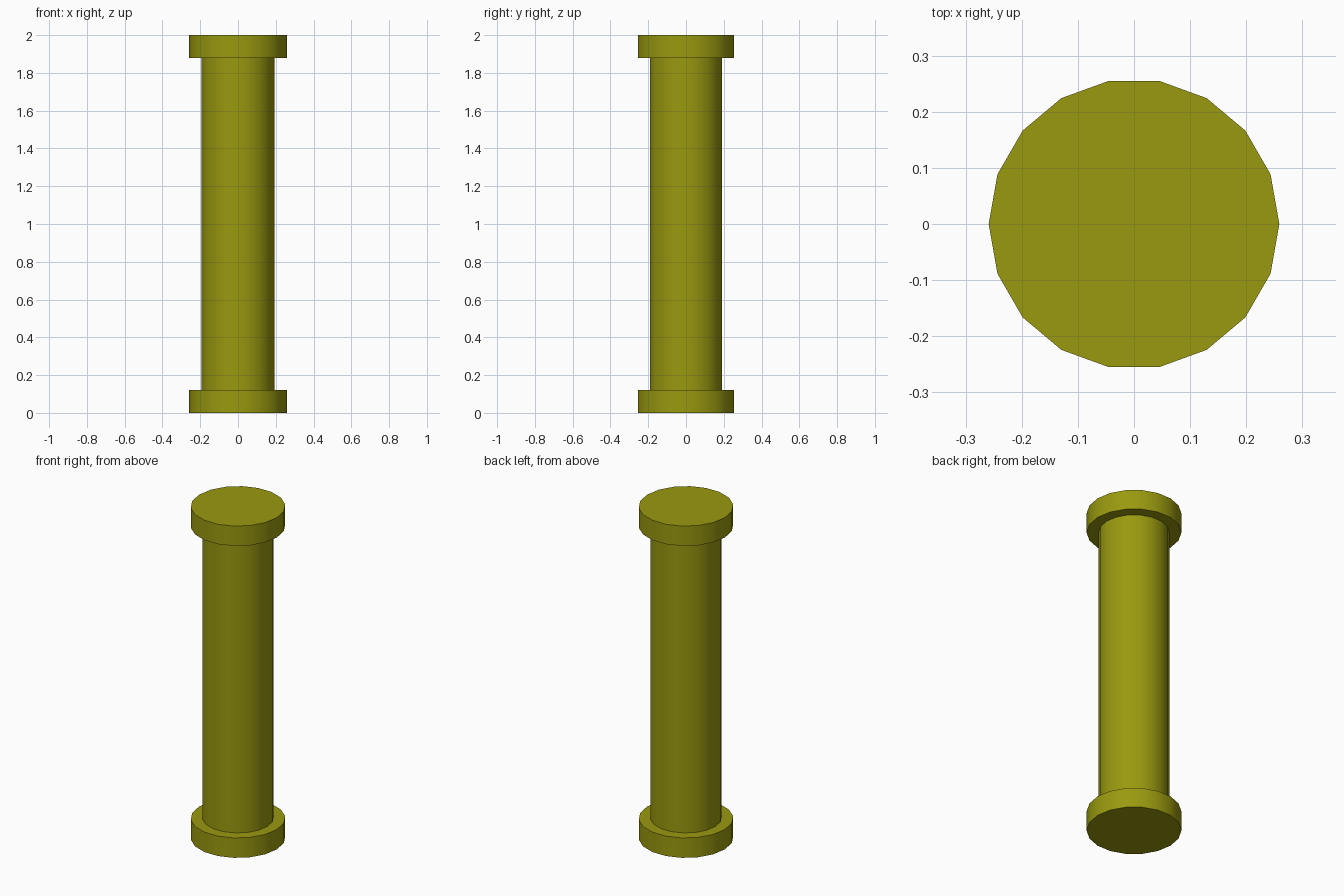
import bpy
import math

cube = bpy.data.objects.get("Cube")
if cube:
    bpy.data.objects.remove(cube, do_unlink=True)

# Single olive colour
olive = bpy.data.materials.new("olive")
olive.use_nodes = True
colour = (0.32, 0.32, 0.005, 1)
olive.diffuse_color = colour
olive.node_tree.nodes["Principled BSDF"].inputs["Base Color"].default_value = colour


def drum(name, radius, bottom, top):
    """Eighteen-sided upright cylinder with a corner on the x axis."""
    bpy.ops.mesh.primitive_cylinder_add(
        vertices=18, radius=radius, depth=top - bottom,
        location=(0, 0, (bottom + top) / 2), rotation=(0, 0, math.radians(90)))
    part = bpy.context.object
    part.name = name
    part.data.materials.append(olive)
    bpy.ops.object.shade_smooth_by_angle(angle=math.radians(30))
    return part


# Shaft between two wider discs
drum("base_disc", 0.259, 0, 0.12)
drum("shaft", 0.194, 0.12, 1.88)
drum("top_disc", 0.259, 1.88, 2)
